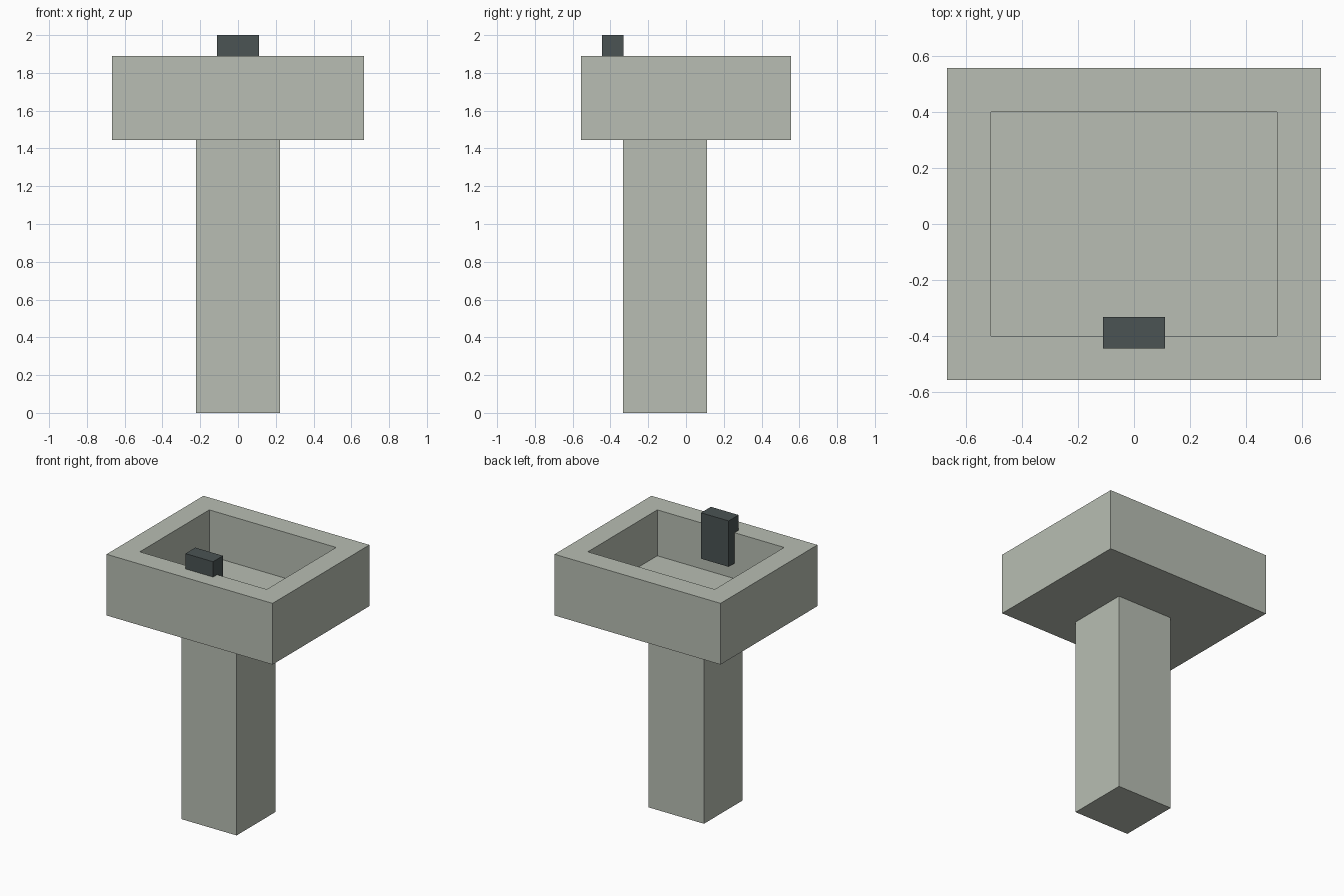
import bpy
import bmesh
from mathutils import Vector

U = 2 / 18  # grid unit: the model is 18 units tall

if "Cube" in bpy.data.objects:
    bpy.data.objects.remove(bpy.data.objects["Cube"], do_unlink=True)


def make_material(name, rgb):
    mat = bpy.data.materials.new(name)
    mat.use_nodes = True
    color = (*rgb, 1.0)
    mat.diffuse_color = color
    mat.node_tree.nodes["Principled BSDF"].inputs["Base Color"].default_value = color
    return mat


def make_box(name, low, high, mat, hollow=None):
    """Box between two corners in grid units; hollow = (rim width, depth) sinks the top."""
    low, high = Vector(low) * U, Vector(high) * U
    bm = bmesh.new()
    bmesh.ops.create_cube(bm, size=1)
    for v in bm.verts:
        v.co = Vector(high[i] if v.co[i] > 0 else low[i] for i in range(3))
    if hollow:
        bm.normal_update()
        top = max(bm.faces, key=lambda f: f.calc_center_median().z)
        bmesh.ops.inset_region(bm, faces=[top], thickness=hollow[0] * U)
        # Extrude the inner face straight down to form the bowl
        bowl = bmesh.ops.extrude_discrete_faces(bm, faces=[top])["faces"][0]
        bmesh.ops.translate(bm, verts=bowl.verts, vec=(0, 0, -hollow[1] * U))
        bmesh.ops.recalc_face_normals(bm, faces=bm.faces)
    mesh = bpy.data.meshes.new(name)
    bm.to_mesh(mesh)
    bm.free()
    mesh.materials.append(mat)
    obj = bpy.data.objects.new(name, mesh)
    bpy.context.collection.objects.link(obj)
    return obj


stone = make_material("pale grey stone", (0.479, 0.515, 0.451))
metal = make_material("dark grey metal", (0.069, 0.087, 0.087))

# Square column, set towards the front
make_box("pedestal", (-2, -3, 0), (2, 1, 13), stone)

# Basin with a rectangular bowl
make_box("basin", (-6, -5, 13), (6, 5, 17), stone, hollow=(2, 3))

# Tap let into the front rim, standing just proud of the bowl wall
make_box("tap", (-1, -4, 15), (1, -2.98, 18), metal)
